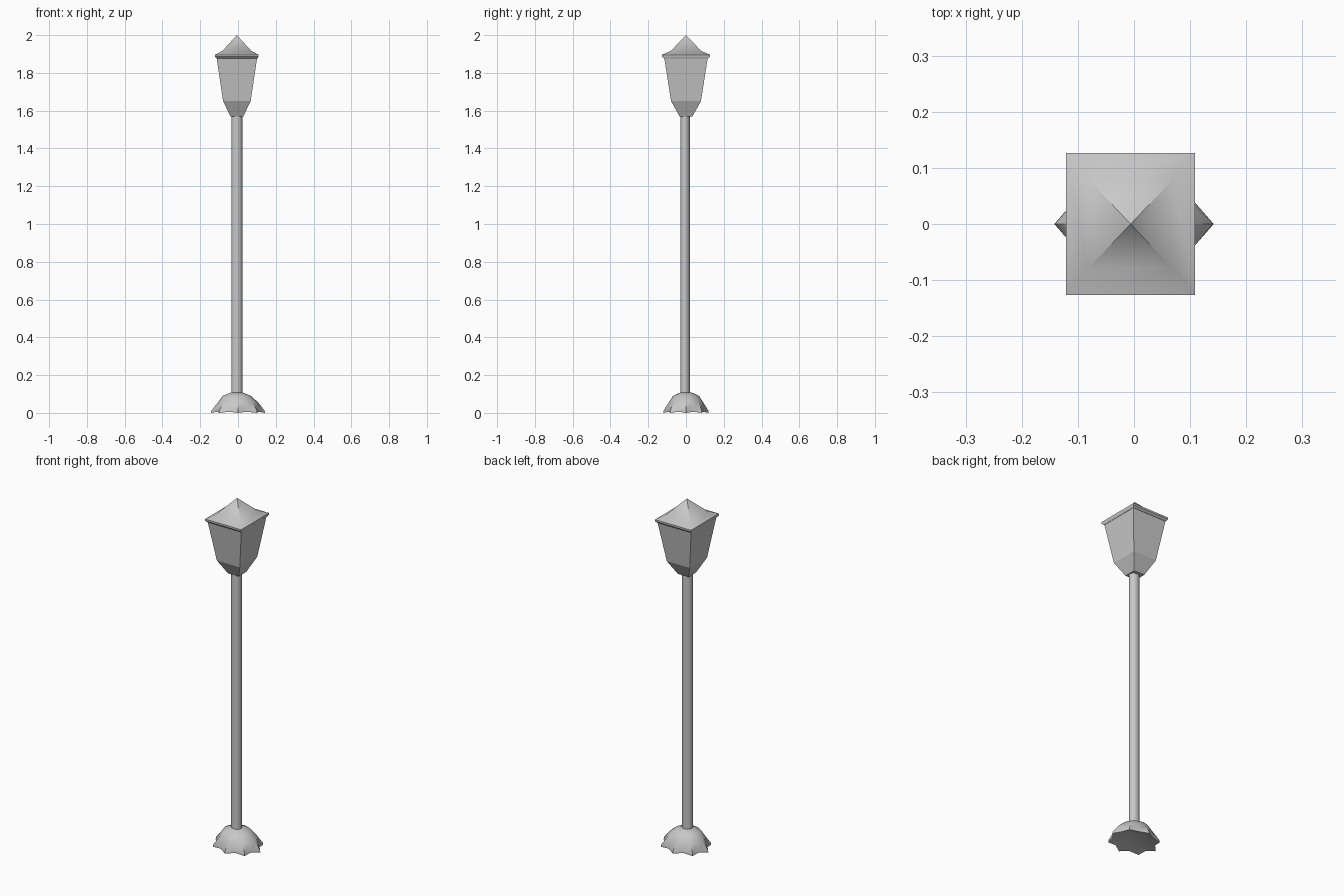
import bpy, bmesh, math

cube = bpy.data.objects.get("Cube")
if cube:
    bpy.data.objects.remove(cube, do_unlink=True)

CX, CY = -0.006, 0.0

grey = bpy.data.materials.new("warm_free_grey")
grey.name = "plain grey"
grey.use_nodes = True
colour = (0.58, 0.58, 0.58, 1)
grey.diffuse_color = colour
grey.node_tree.nodes["Principled BSDF"].inputs["Base Color"].default_value = colour


def loft(name, rings, cap_start=True, cap_end=True, smooth=None):
    """Skin a stack of equal-length rings; a one-point ring closes to a tip."""
    bm = bmesh.new()
    loops = [[bm.verts.new(p) for p in ring] for ring in rings]
    for a, b in zip(loops, loops[1:]):
        n = max(len(a), len(b))
        for i in range(n):
            j = (i + 1) % n
            if len(b) == 1:
                bm.faces.new((a[i], a[j], b[0]))
            elif len(a) == 1:
                bm.faces.new((a[0], b[j], b[i]))
            else:
                bm.faces.new((a[i], a[j], b[j], b[i]))
    if cap_start and len(loops[0]) > 2:
        bm.faces.new(loops[0][::-1])
    if cap_end and len(loops[-1]) > 2:
        bm.faces.new(loops[-1])
    bmesh.ops.recalc_face_normals(bm, faces=bm.faces)
    mesh = bpy.data.meshes.new(name)
    bm.to_mesh(mesh)
    bm.free()
    mesh.materials.append(grey)
    obj = bpy.data.objects.new(name, mesh)
    bpy.context.collection.objects.link(obj)
    if smooth:
        bpy.ops.object.select_all(action="DESELECT")
        obj.select_set(True)
        bpy.context.view_layer.objects.active = obj
        bpy.ops.object.shade_smooth_by_angle(angle=math.radians(smooth))
    return obj


def rect(hx, hy, z):
    return [(CX + sx * hx, CY + sy * hy, z)
            for sx, sy in ((-1, -1), (1, -1), (1, 1), (-1, 1))]


def star(tip, valley, z_tip, z_valley, squash=1.0, x=0.0):
    """Sixteen points alternating between eight tips and eight valleys."""
    ring = []
    for i in range(16):
        a = math.tau * i / 16
        r, z = (valley, z_valley) if i % 2 else (tip, z_tip)
        ring.append((x + r * math.cos(a), squash * r * math.sin(a), z))
    return ring


def circle(rx, ry, z, n=12):
    return [(CX + rx * math.cos(math.tau * i / n),
             -0.005 + ry * math.sin(math.tau * i / n), z) for i in range(n)]


# Flared, scalloped foot with a hollow underside
loft("base", [
    [(0, 0, 0.03)],
    star(0.142, 0.118, 0.0, 0.006, 0.84),
    star(0.141, 0.118, 0.012, 0.016, 0.84),
    star(0.106, 0.102, 0.056, 0.056, 0.86),
    star(0.075, 0.073, 0.09, 0.09, 0.92, CX),
    star(0.032, 0.032, 0.107, 0.107, 1.0, CX),
], smooth=35)

# Post
loft("post", [circle(0.029, 0.025, 0.09), circle(0.029, 0.025, 1.58)], smooth=40)

# Lantern cup and tapered panes
loft("lantern_cup", [rect(0.034, 0.034, 1.57), rect(0.073, 0.079, 1.65)])
loft("lantern_body", [rect(0.073, 0.079, 1.65), rect(0.108, 0.116, 1.885)])

# Roof with a thin eave and a concave rise to the peak
loft("roof", [
    rect(0.108, 0.116, 1.876),
    rect(0.115, 0.1265, 1.886),
    rect(0.115, 0.1265, 1.896),
    rect(0.076, 0.08, 1.917),
    [(CX, CY, 2.0)],
], smooth=40)
